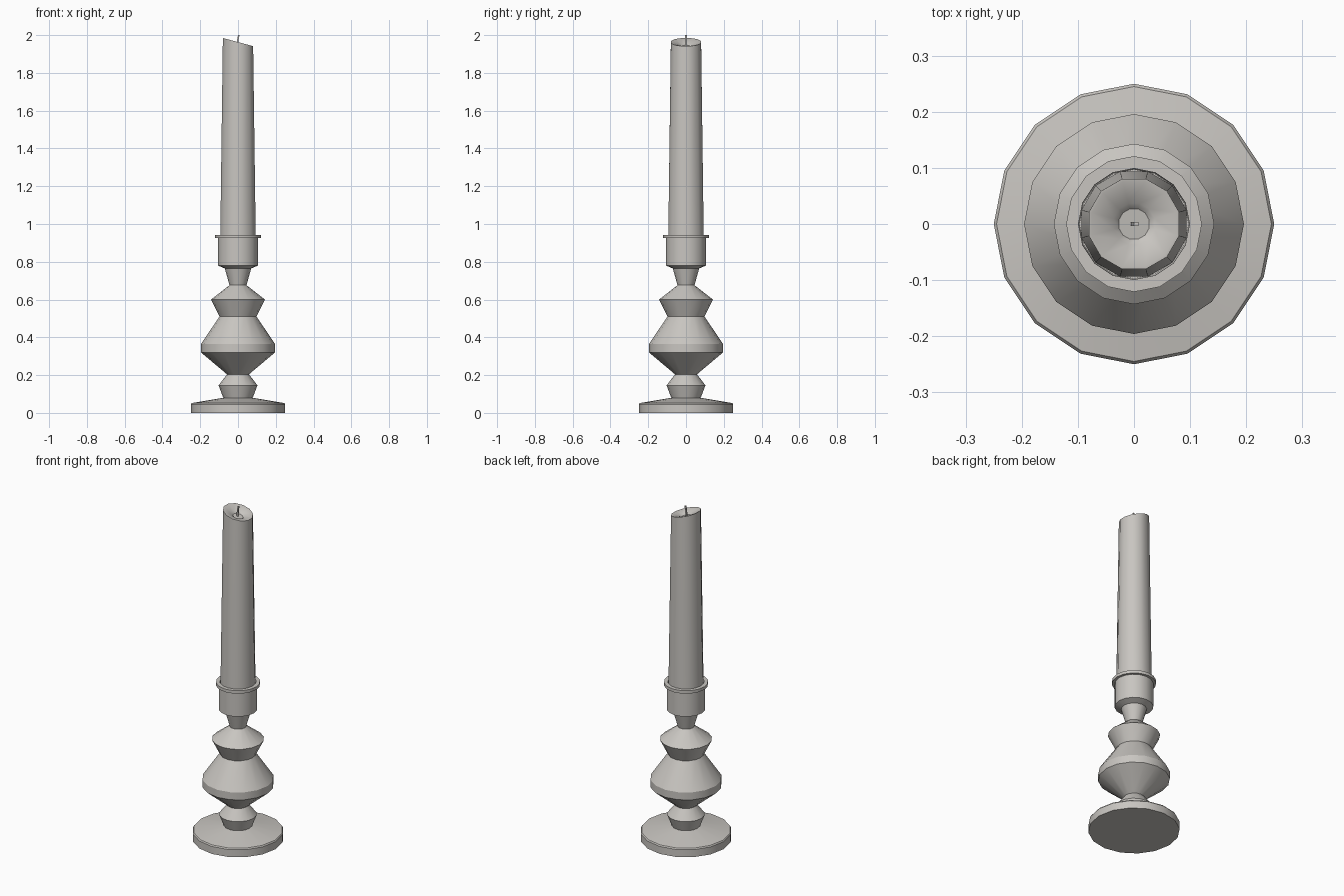
import bpy, bmesh, math
from mathutils import Vector

cube = bpy.data.objects.get("Cube")
if cube:
    bpy.data.objects.remove(cube, do_unlink=True)

mat = bpy.data.materials.new("warm grey")
mat.use_nodes = True
colour = (0.58, 0.56, 0.53, 1)
mat.diffuse_color = colour
mat.node_tree.nodes["Principled BSDF"].inputs["Base Color"].default_value = colour


def finish(bm, name, angle):
    """Turn a bmesh into a shaded, coloured object."""
    bmesh.ops.recalc_face_normals(bm, faces=bm.faces)
    mesh = bpy.data.meshes.new(name)
    bm.to_mesh(mesh)
    bm.free()
    mesh.materials.append(mat)
    obj = bpy.data.objects.new(name, mesh)
    bpy.context.collection.objects.link(obj)
    bpy.ops.object.select_all(action='DESELECT')
    obj.select_set(True)
    bpy.context.view_layer.objects.active = obj
    bpy.ops.object.shade_smooth_by_angle(angle=math.radians(angle))
    return obj


def lathe(name, profile, sides, turn=0.0, tilt=None, angle=31):
    """Stack rings of (radius, height) and cap both ends; tilt(x, z) shears heights."""
    bm = bmesh.new()
    rings = []
    for r, z in profile:
        ring = []
        for i in range(sides):
            a = 2 * math.pi * i / sides + turn
            x, y = r * math.cos(a), r * math.sin(a)
            ring.append(bm.verts.new((x, y, tilt(x, z) if tilt else z)))
        rings.append(ring)
    for low, high in zip(rings, rings[1:]):
        for i in range(sides):
            j = (i + 1) % sides
            bm.faces.new((low[i], low[j], high[j], high[i]))
    bm.faces.new(rings[0][::-1])
    bm.faces.new(rings[-1])
    return finish(bm, name, angle)


# Turned holder: foot, stem beads, cup with rim and hollow
lathe("candle_holder", [
    (0.25, 0), (0.25, 0.045), (0.245, 0.052), (0.078, 0.08),
    (0.103, 0.146), (0.058, 0.204),
    (0.196, 0.32), (0.196, 0.365), (0.098, 0.51),
    (0.143, 0.60), (0.045, 0.676),
    (0.07, 0.765), (0.106, 0.78), (0.106, 0.925),
    (0.121, 0.925), (0.121, 0.943), (0.099, 0.943), (0.097, 0.83),
], 16, angle=25)


# Tapered candle with a slanted top and a small melted hollow
def slant(x, z):
    return z - 0.27 * x if z > 1.5 else z


lathe("candle", [
    (0.097, 0.83), (0.097, 0.94), (0.083, 1.963), (0.078, 1.963),
    (0.038, 1.948), (0.028, 1.938),
], 12, turn=math.radians(15), tilt=slant)

# Thin wick with a slight lean
bm = bmesh.new()
path = [Vector((-0.003, 0, 1.93)), Vector((-0.001, 0, 1.975)), Vector((0.004, 0, 2.0))]
rings = [[bm.verts.new(p + Vector((0.004 * sx, 0.004 * sy, 0)))
          for sx, sy in ((-1, -1), (1, -1), (1, 1), (-1, 1))] for p in path]
for low, high in zip(rings, rings[1:]):
    for i in range(4):
        j = (i + 1) % 4
        bm.faces.new((low[i], low[j], high[j], high[i]))
bm.faces.new(rings[0][::-1])
bm.faces.new(rings[-1])
finish(bm, "wick", 30)
